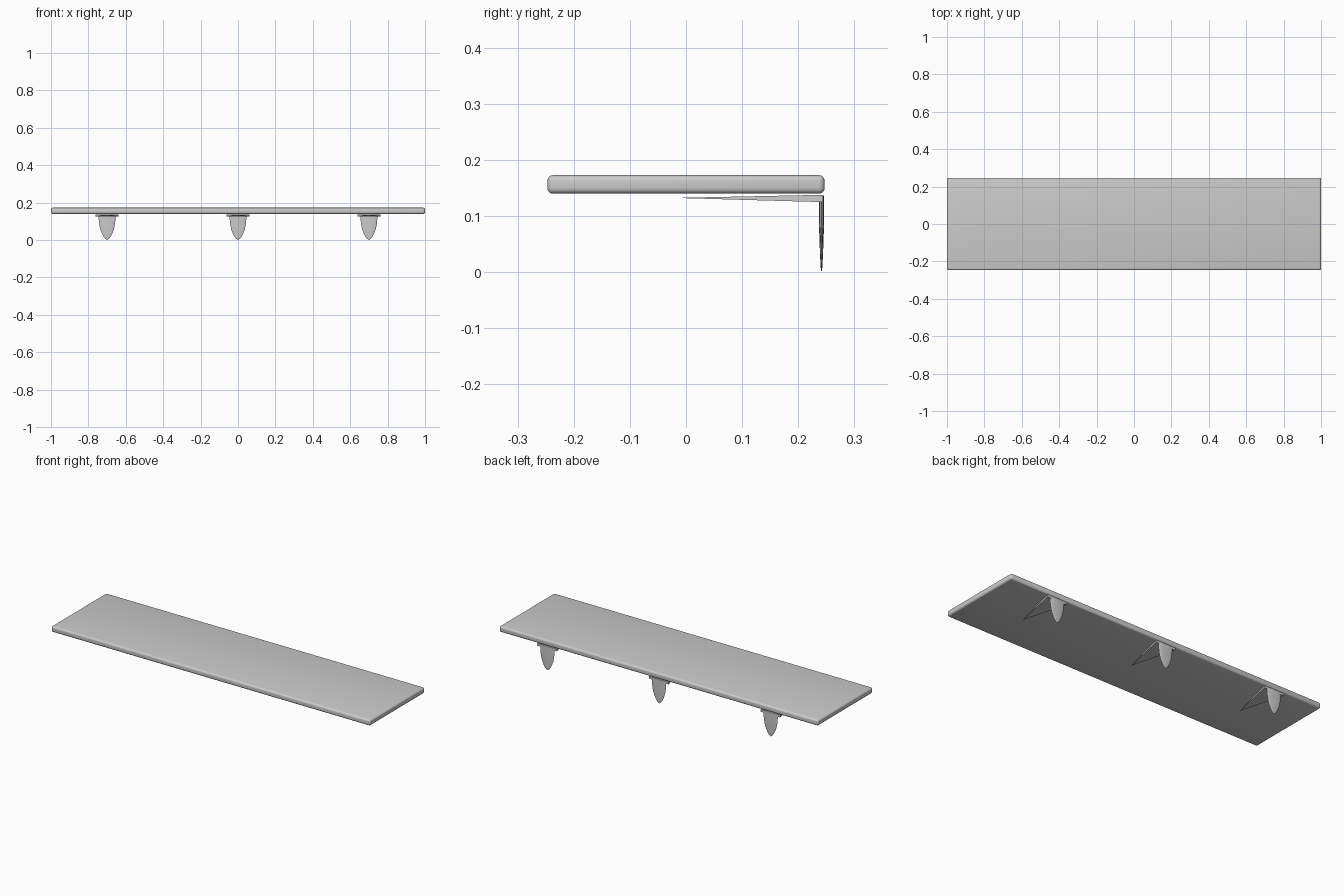
import bpy, bmesh, math

if "Cube" in bpy.data.objects:
    bpy.data.objects.remove(bpy.data.objects["Cube"])


def make_object(name, bm):
    bmesh.ops.recalc_face_normals(bm, faces=bm.faces)
    mesh = bpy.data.meshes.new(name)
    bm.to_mesh(mesh)
    bm.free()
    obj = bpy.data.objects.new(name, mesh)
    bpy.context.collection.objects.link(obj)
    bpy.ops.object.select_all(action='DESELECT')
    bpy.context.view_layer.objects.active = obj
    obj.select_set(True)
    bpy.ops.object.shade_smooth_by_angle(angle=math.radians(35))
    return obj


# Shelf board with rounded edges
bm = bmesh.new()
bmesh.ops.create_cube(bm, size=1)
bmesh.ops.scale(bm, vec=(2, 0.494, 0.033), verts=bm.verts)
bmesh.ops.translate(bm, vec=(0, 0, 0.1565), verts=bm.verts)
bmesh.ops.bevel(bm, geom=bm.edges[:], offset=0.01, segments=4,
                profile=0.5, affect='EDGES')
make_object("shelf_board", bm)


def support_arm(name, x):
    # Flat wedge that narrows to a point under the board
    bm = bmesh.new()
    back = [bm.verts.new((x + sx * 0.062, 0.244, z))
            for sx, z in ((-1, 0.125), (1, 0.125), (1, 0.138), (-1, 0.138))]
    tip = bm.verts.new((x, -0.02, 0.1325))
    bm.faces.new(back)
    for i in range(4):
        bm.faces.new((back[i], back[(i + 1) % 4], tip))
    make_object(name, bm)


def wall_plate(name, x):
    # Thin lens-section tongue tapering down to a rounded point
    bm = bmesh.new()
    sections = ((0.137, 0.045, 0.0048), (0.11, 0.0445, 0.0048),
                (0.085, 0.042, 0.0044), (0.06, 0.037, 0.0038),
                (0.04, 0.030, 0.0030), (0.02, 0.020, 0.0021),
                (0.008, 0.011, 0.0014))
    rings, n = [], 16
    for z, w, t in sections:
        rings.append([bm.verts.new((x + w * math.cos(math.tau * i / n),
                                    0.2415 + t * math.sin(math.tau * i / n), z))
                      for i in range(n)])
    tip = bm.verts.new((x, 0.2415, 0))
    bm.faces.new(rings[0])
    for a, b in zip(rings, rings[1:]):
        for i in range(n):
            j = (i + 1) % n
            bm.faces.new((a[i], a[j], b[j], b[i]))
    for i in range(n):
        bm.faces.new((rings[-1][i], rings[-1][(i + 1) % n], tip))
    make_object(name, bm)


# Three brackets along the back edge
for side, x in (("left", -0.7), ("middle", 0.0), ("right", 0.7)):
    support_arm(side + "_bracket_arm", x)
    wall_plate(side + "_bracket_plate", x)
